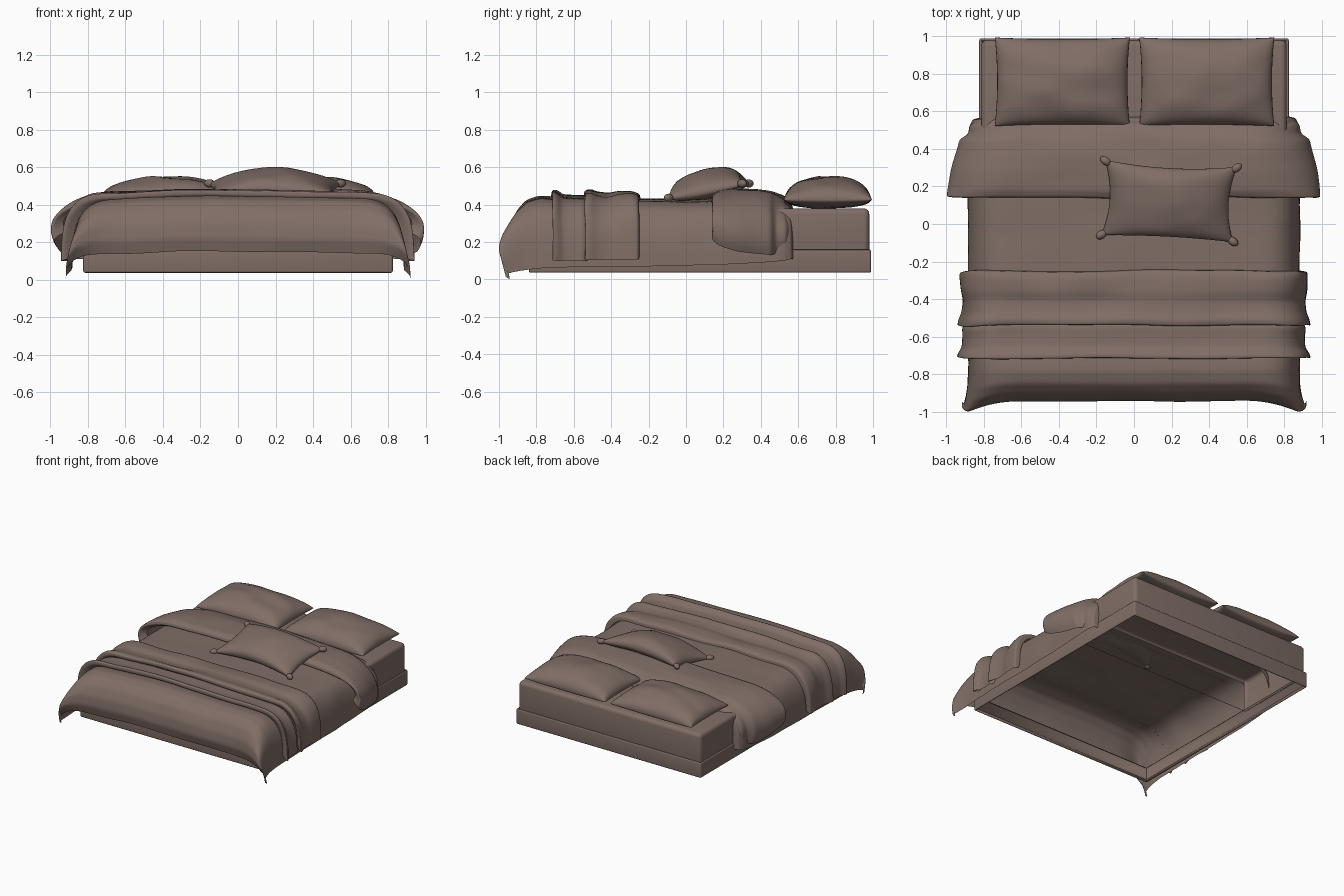
import bpy, bmesh, math
from mathutils import Vector, noise

if "Cube" in bpy.data.objects:
    bpy.data.objects.remove(bpy.data.objects["Cube"])

fabric = bpy.data.materials.new("taupe_brown")
fabric.diffuse_color = (0.215, 0.155, 0.132, 1)
fabric.use_nodes = True
fabric.node_tree.nodes["Principled BSDF"].inputs["Base Color"].default_value = fabric.diffuse_color


def finish(name, bm, subsurf=0, angle=None):
    me = bpy.data.meshes.new(name)
    bm.to_mesh(me)
    bm.free()
    ob = bpy.data.objects.new(name, me)
    bpy.context.collection.objects.link(ob)
    me.materials.append(fabric)
    for p in me.polygons:
        p.use_smooth = True
    if subsurf:
        m = ob.modifiers.new("smooth", 'SUBSURF')
        m.levels = m.render_levels = subsurf
    if angle:
        bpy.ops.object.select_all(action='DESELECT')
        ob.select_set(True)
        bpy.context.view_layer.objects.active = ob
        bpy.ops.object.shade_smooth_by_angle(angle=math.radians(angle))
    return ob


def grid(bm, pts):
    vs = [[bm.verts.new(p) for p in row] for row in pts]
    for a, b in zip(vs, vs[1:]):
        for j in range(len(a) - 1):
            bm.faces.new((a[j], a[j + 1], b[j + 1], b[j]))


def drape(name, rows, power=2.6, radius=0.26, curl=90, wrinkle=0.008, flare=0.0, steps=3):
    """Cloth over the bed; each row is (y, top z, half width, hem z)."""
    dense = []
    for a, b in zip(rows, rows[1:]):
        dense += [[p + (q - p) * k / steps for p, q in zip(a, b)] for k in range(steps)]
    dense.append(rows[-1])
    pts = []
    for y, top, w, hem in dense:
        half = []
        x0 = w - radius
        for k in range(14):                       # top, centre outwards
            x = x0 * k / 14
            half.append((x, top - 0.012 * (x / x0) ** 2))
        for k in range(17):                       # rounded shoulder and hanging side
            a = math.radians(curl) * k / 16
            s, c = math.sin(a), math.cos(a)
            e = 2 / power
            half.append((x0 + radius * s ** e,
                         hem + (top - 0.012 - hem) * math.copysign(abs(c) ** e, c)))
        line = [(-x, z) for x, z in half[:0:-1]] + half
        row = []
        for x, z in line:
            f = min(max((abs(x) - 0.6) / 0.28, 0), 1)
            front = min(max((-0.78 - y) / 0.15, 0), 1)
            tuck = min(max((0.17 - z) / 0.17, 0), 1)   # corner tips swing back under
            p = Vector((x, y - flare * f * f * front * (1 - 0.75 * tuck), z))
            n = noise.noise_vector(Vector((x * 3, y * 6, z * 4))) * wrinkle
            row.append(p + Vector((n.x, n.y * 0.8, n.z if z > 0.12 else 0)))
        pts.append(row)
    bm = bmesh.new()
    grid(bm, pts)
    return finish(name, bm, 1)


def pillow(name, loc, a, b, up, down, rot=(0, 0, 0), pinch=0.05, power=0.42, bend=0, n=28):
    bm = bmesh.new()
    for h in (up, -down):
        pts = []
        for i in range(n + 1):
            v = -math.cos(math.pi * i / n)
            row = []
            for j in range(n + 1):
                u = -math.cos(math.pi * j / n)
                t = max((1 - u * u) * (1 - v * v), 0) ** power
                w = noise.noise(Vector((u * 2 + loc[0] * 9, v * 2, h * 9))) * 0.12
                row.append((a * u * (1 - pinch * (1 - v * v)),
                            b * v * (1 - pinch * (1 - u * u)),
                            h * t * (1 + w) - bend * u * u))
            pts.append(row if h > 0 else row[::-1])
        grid(bm, pts)
    bmesh.ops.remove_doubles(bm, verts=bm.verts, dist=0.0003)
    ob = finish(name, bm)
    ob.location = loc
    ob.rotation_euler = rot
    return ob


def shell(name, lo, hi, bevel, open_dirs, thick=0):
    """Rounded box left open in the given directions."""
    bm = bmesh.new()
    bmesh.ops.create_cube(bm, size=1)
    for v in bm.verts:
        v.co = [l + (h - l) * (c + 0.5) for l, h, c in zip(lo, hi, v.co)]
    bmesh.ops.bevel(bm, geom=list(bm.edges), offset=bevel, segments=4,
                    profile=0.5, affect='EDGES')
    bm.normal_update()
    gone = [f for f in bm.faces if any(f.normal.dot(Vector(d)) > 0.95 for d in open_dirs)]
    bmesh.ops.delete(bm, geom=gone, context='FACES')
    ob = finish(name, bm, 0, 40)
    if thick:
        m = ob.modifiers.new("thickness", 'SOLIDIFY')
        m.thickness = thick
        m.offset = -1
    return ob


# bed base frame and exposed mattress
shell("bed_base", (-0.825, -0.84, 0.035), (0.825, 0.99, 0.16), 0.012,
      [(0, 0, 1), (0, 0, -1)], 0.02)
shell("mattress", (-0.814, 0.3, 0.115), (0.814, 0.98, 0.38), 0.03,
      [(0, 0, -1), (0, -1, 0)])

# main duvet with front drop and pointed corners
drape("duvet", [
    (-0.925, 0.15, 0.92, 0.0), (-0.945, 0.22, 0.92, 0.015), (-0.935, 0.30, 0.91, 0.03),
    (-0.90, 0.375, 0.90, 0.04), (-0.85, 0.425, 0.89, 0.05), (-0.78, 0.445, 0.885, 0.06),
    (-0.65, 0.435, 0.885, 0.065), (-0.45, 0.432, 0.885, 0.07), (-0.2, 0.432, 0.885, 0.07),
    (0.0, 0.428, 0.885, 0.075), (0.2, 0.43, 0.885, 0.08), (0.4, 0.43, 0.885, 0.09),
    (0.52, 0.425, 0.88, 0.10), (0.56, 0.405, 0.86, 0.11), (0.57, 0.375, 0.82, 0.11)],
    flare=0.06, power=2.9)

# folded throw across the foot: two overlapping layers
drape("throw_front_layer", [
    (-0.69, 0.43, 0.88, 0.12), (-0.715, 0.445, 0.925, 0.105), (-0.715, 0.475, 0.945, 0.10),
    (-0.69, 0.475, 0.935, 0.10), (-0.66, 0.452, 0.915, 0.10), (-0.60, 0.45, 0.91, 0.10),
    (-0.55, 0.452, 0.915, 0.10), (-0.52, 0.44, 0.89, 0.10)],
    power=2.7, wrinkle=0.012, steps=2)
drape("throw_back_layer", [
    (-0.51, 0.435, 0.89, 0.12), (-0.54, 0.45, 0.93, 0.11), (-0.54, 0.478, 0.94, 0.105),
    (-0.51, 0.482, 0.935, 0.105), (-0.47, 0.465, 0.92, 0.105), (-0.41, 0.456, 0.915, 0.105),
    (-0.36, 0.47, 0.925, 0.105), (-0.29, 0.472, 0.93, 0.105), (-0.255, 0.46, 0.93, 0.105),
    (-0.25, 0.435, 0.89, 0.12)],
    power=2.7, wrinkle=0.014, steps=2)

# duvet top folded back, puffy with rolled sides
drape("duvet_fold", [
    (0.17, 0.425, 0.93, 0.30), (0.14, 0.435, 0.985, 0.285), (0.145, 0.46, 1.0, 0.275),
    (0.18, 0.478, 0.995, 0.26), (0.28, 0.488, 0.975, 0.24), (0.38, 0.485, 0.95, 0.225),
    (0.45, 0.475, 0.935, 0.22), (0.48, 0.465, 0.89, 0.225), (0.53, 0.44, 0.88, 0.24),
    (0.555, 0.40, 0.84, 0.25)],
    power=2.1, radius=0.36, curl=110, wrinkle=0.012)

# sleeping pillows
for side, x in (("left", -0.382), ("right", 0.388)):
    pillow("pillow_" + side, (x, 0.758, 0.425), 0.36, 0.236, 0.125, 0.045, pinch=0.035)

# small cushion, bent over the fold, with knotted corners
rot = (math.radians(11), 0, math.radians(-3))
cushion = pillow("cushion", (0.187, 0.115, 0.508), 0.352, 0.205, 0.082, 0.075, rot,
                 pinch=0.1, bend=0.038)
bpy.context.view_layer.update()
for i, (sx, sy) in enumerate([(1, 1), (1, -1), (-1, 1), (-1, -1)]):
    bm = bmesh.new()
    bmesh.ops.create_uvsphere(bm, u_segments=12, v_segments=8, radius=0.022)
    for v in bm.verts:
        v.co.x *= 1.5
    ob = finish("cushion_knot_%d" % (i + 1), bm)
    ob.location = cushion.matrix_world @ Vector((0.35 * sx, 0.2 * sy, -0.034))
    ob.rotation_euler = (0, 0, math.radians(35 * sx * sy))
